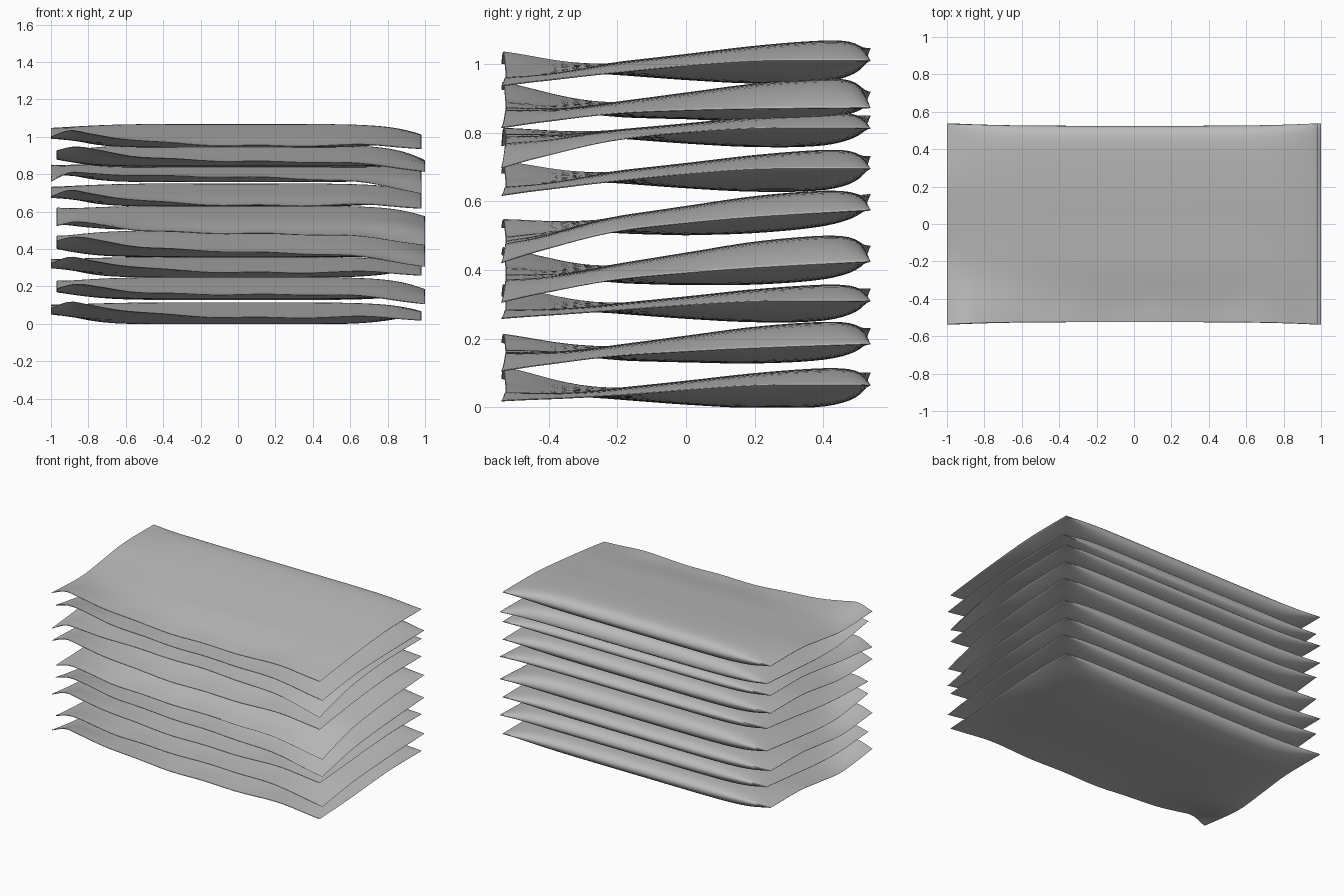
import bpy, bmesh, math

if "Cube" in bpy.data.objects:
    bpy.data.objects.remove(bpy.data.objects["Cube"])

film = bpy.data.materials.new("plain_grey_film")
film.diffuse_color = (0.5, 0.5, 0.5, 1)
film.use_nodes = True
film.node_tree.nodes["Principled BSDF"].inputs["Base Color"].default_value = film.diffuse_color

# Two pouch shapes. front/back: seam height along x; top/bottom: middle height along y
SHAPES = {
    "a": dict(
        span=(-1.0, .98),
        front=[(-1, .085), (-.9, .115), (-.8, .10), (-.62, .075), (-.3, .045), (0, .035),
               (.5, .035), (.75, .04), (1, .018)],
        back=[(-1, .10), (-.6, .075), (0, .07), (.75, .07), (1, .065)],
        rise=[(-1, 0), (-.4, .1), (0, .55), (.4, .97), (1, 1)],
        top=[(-1, .04), (-.75, .045), (-.38, .056), (0, .076), (.38, .098), (.75, .112), (1, .111)],
        bottom=[(-1, .03), (-.75, .03), (-.38, .024), (0, .01), (.38, 0), (.75, .004), (1, .03)]),
    "b": dict(
        span=(-.97, 1.0),
        front=[(-1, .06), (-.9, .08), (-.75, .065), (-.55, .04), (-.3, .03), (0, .027),
               (.5, .025), (.75, .01), (1, -.025)],
        back=[(-1, .10), (-.6, .078), (0, .07), (.75, .065), (1, .055)],
        rise=[(-1, 0), (-.4, .1), (0, .3), (.4, .6), (1, 1)],
        top=[(-1, .035), (-.75, .04), (-.38, .052), (0, .077), (.38, .103), (.75, .117), (1, .115)],
        bottom=[(-1, .02), (-.75, .012), (-.38, .008), (0, .003), (.38, 0), (.75, .01), (1, .035)]),
}
# How strongly the curl of the front crimp carries on along y
CURL = [(-1, 1), (-.78, .66), (-.4, .2), (0, .04), (.4, 0), (1, 0)]

# shape, base height, front shift, front tilt, front bend, back shift, back lift, top scale
STACK = [
    ("a", .000, .000, .000, .000, .000, .000, 1.00),
    ("b", .130, .000, .000, .000, .000, .000, 1.00),
    ("a", .250, -.01, .000, .000, -.005, .000, .94),
    ("b", .355, .003, -.028, .000, .015, .012, 1.22),
    ("b", .500, -.045, -.01, .000, .020, .025, 1.10),
    ("a", .630, -.032, .000, .000, .000, .000, 1.05),
    ("a", .760, -.01, .000, -.072, -.012, .000, .86),
    ("b", .838, .005, -.015, .010, -.020, -.01, 1.00),
    ("a", .945, -.028, .000, .000, .000, .000, 1.08),
]


def smooth(t):
    t = max(0.0, min(1.0, t))
    return t * t * (3 - 2 * t)


def table(p, x):
    """Smooth curve through the points."""
    n = len(p)

    def slope(i):
        a, b = p[max(i - 1, 0)], p[min(i + 1, n - 1)]
        return (b[1] - a[1]) / (b[0] - a[0])

    i = 0
    while i < n - 2 and x > p[i + 1][0]:
        i += 1
    (x0, z0), (x1, z1) = p[i], p[i + 1]
    h = x1 - x0
    t = (x - x0) / h
    return (z0 + (z1 - z0) * smooth(t) + h * slope(i) * t * (1 - t) ** 2
            - h * slope(i + 1) * t * t * (1 - t))


def pouch(name, shape, base, shift, tilt, bend, dback, lift, scale):
    s = SHAPES[shape]
    nx, ny = 44, 36
    us = [math.sin(math.pi / 2 * (2 * i / nx - 1)) for i in range(nx + 1)]
    vs = [math.sin(math.pi / 2 * (2 * j / ny - 1)) for j in range(ny + 1)]
    x0, x1 = s["span"]
    centre = table(s["front"], 0)
    bm = bmesh.new()
    for sign in (1, -1):
        grid = []
        for j, v in enumerate(vs):
            w, curl = table(s["rise"], v), table(CURL, v)
            if sign > 0:
                body = table(s["top"], v) * scale
            else:
                body = table(s["bottom"], v) + lift * max(0, v)
            # filled part: starts behind the crimp, closes abruptly at the back
            close = 1.0 if v < .7 else max(0, 1 - ((v - .7) / .3) ** 6) ** .6
            fill = smooth((v + .88) / .6) * close
            row = []
            for i, u in enumerate(us):
                border = i in (0, nx) or j in (0, ny)
                front = table(s["front"], u) - centre + shift + tilt * u + bend * u * u
                seam = (1 - w) * centre + w * (table(s["back"], u) + dback) + curl * front
                seam += .003 * math.sin(13 * u) * smooth(-v * 3 - 2)
                z = seam
                if not border:
                    k = fill * (1 - abs(u) ** 6)
                    z = seam + (body - seam) * k + sign * .002
                x = x0 + (x1 - x0) * (u + 1) / 2
                y = v * (.525 + .013 * abs(u) ** 4)
                row.append(bm.verts.new((x, y, max(0, base + z))))
            grid.append(row)
        for j in range(ny):
            for i in range(nx):
                q = [grid[j][i], grid[j][i + 1], grid[j + 1][i + 1], grid[j + 1][i]]
                bm.faces.new(q if sign > 0 else q[::-1])
    # join upper and lower film along the seam
    rim = [v for v in bm.verts if v.is_boundary]
    bmesh.ops.remove_doubles(bm, verts=rim, dist=1e-5)
    me = bpy.data.meshes.new(name)
    bm.to_mesh(me)
    bm.free()
    me.materials.append(film)
    ob = bpy.data.objects.new(name, me)
    bpy.context.collection.objects.link(ob)
    ob.select_set(True)
    bpy.context.view_layer.objects.active = ob


for k, spec in enumerate(STACK):
    pouch(f"pouch_{k + 1}", *spec)
bpy.ops.object.shade_smooth_by_angle(angle=math.radians(40))
